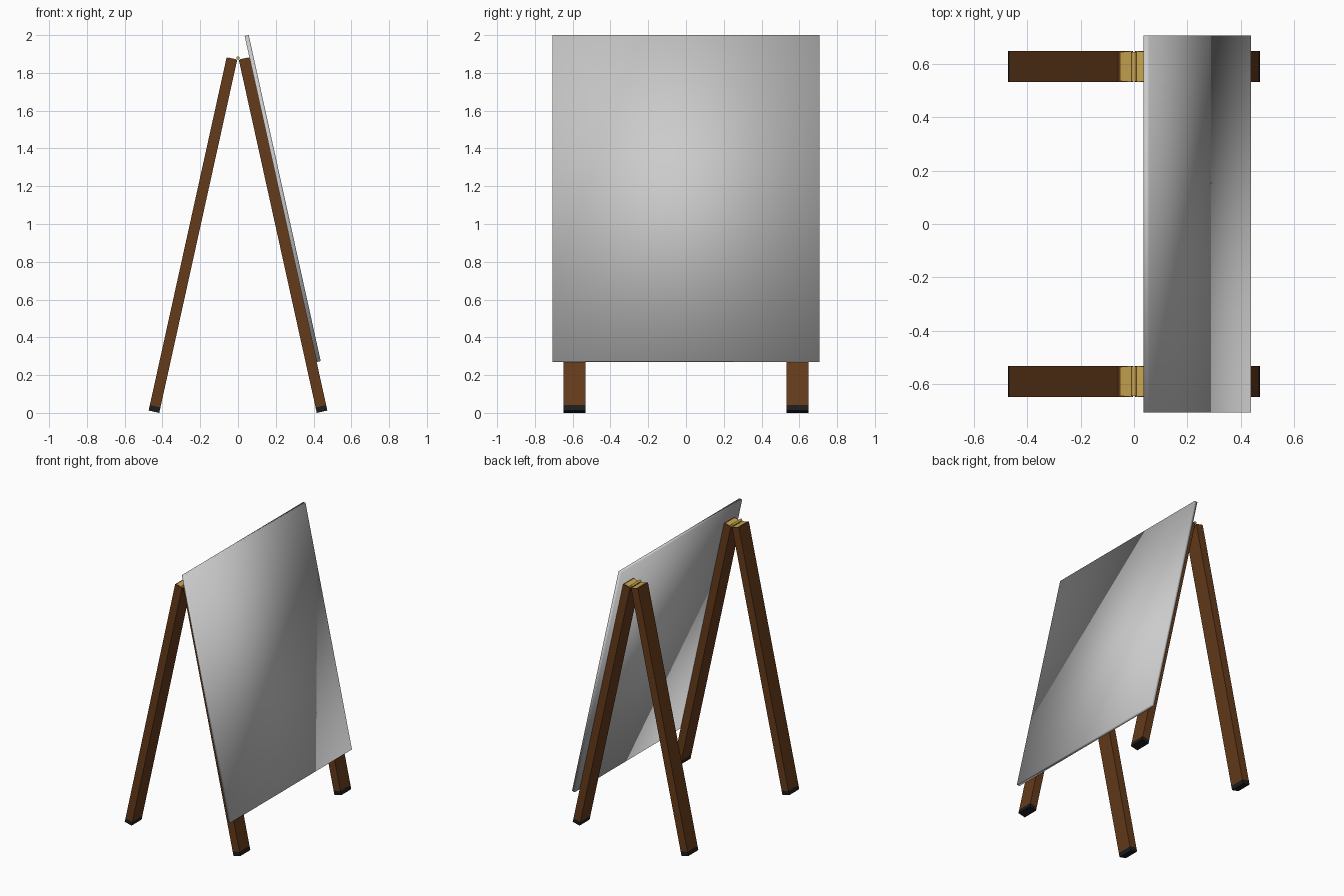
import bpy, bmesh, math
from mathutils import Matrix, Vector

if "Cube" in bpy.data.objects:
    bpy.data.objects.remove(bpy.data.objects["Cube"])

TILT = math.radians(12.45)
FOOT_X = 0.417      # inner bottom edge of each leg
LEG_Y = 0.59        # leg centre line
LEG_W = 0.117       # leg width along y
LEG_T = 0.0575      # leg thickness
LEG_L = 1.914       # leg length


def material(name, rgb):
    m = bpy.data.materials.new(name)
    m.diffuse_color = (*rgb, 1)
    m.use_nodes = True
    m.node_tree.nodes["Principled BSDF"].inputs["Base Color"].default_value = m.diffuse_color
    return m


wood = material("wood", (0.13, 0.043, 0.011))
rubber = material("rubber", (0.012, 0.012, 0.012))
brass = material("brass", (0.58, 0.38, 0.08))


def add(name, bm, mat=None, smooth=False):
    bmesh.ops.recalc_face_normals(bm, faces=bm.faces)
    mesh = bpy.data.meshes.new(name)
    bm.to_mesh(mesh)
    bm.free()
    for p in mesh.polygons:
        p.use_smooth = smooth
    if mat:
        mesh.materials.append(mat)
    ob = bpy.data.objects.new(name, mesh)
    bpy.context.collection.objects.link(ob)
    return ob


def tilted_box(name, side, a, y, c, mat=None, taper=0.0, smooth=False):
    """Box in the leg frame: a = outward, y = across, c = along the leg."""
    bm = bmesh.new()
    bmesh.ops.create_cube(bm, size=1)
    frame = Matrix.Translation((FOOT_X, 0, 0)) @ Matrix.Rotation(-TILT, 4, 'Y')
    for v in bm.verts:
        s = v.co + Vector((0.5, 0.5, 0.5))
        inset = taper * s.x * (1 - 2 * s.y)
        p = Vector((a[0] + (a[1] - a[0]) * s.x,
                    y[0] + (y[1] - y[0]) * s.y + inset,
                    c[0] + (c[1] - c[0]) * s.z))
        v.co = frame @ p
        v.co.x *= side
    return add(name, bm, mat, smooth)


for end, ey in (("near", -1), ("far", 1)):
    y0, y1 = ey * LEG_Y - LEG_W / 2, ey * LEG_Y + LEG_W / 2
    for label, side in (("left", -1), ("right", 1)):
        tag = f"{end}_{label}"
        # Wooden leg with its rubber foot
        tilted_box(f"leg_{tag}", side, (0, LEG_T), (y0, y1), (0.03, LEG_L), wood)
        tilted_box(f"foot_{tag}", side, (0, LEG_T), (y0, y1), (0, 0.03), rubber)
        # Hinge leaf lying on the leg top
        tilted_box(f"hinge_leaf_{tag}", side, (0.003, 0.048), (y0 + 0.002, y1 - 0.002),
                   (LEG_L - 0.002, LEG_L + 0.002), brass, taper=0.004)
    # Hinge barrel between the two leg tops
    bm = bmesh.new()
    bmesh.ops.create_cone(bm, cap_ends=True, segments=16, radius1=0.009, radius2=0.009,
                          depth=LEG_W - 0.006,
                          matrix=Matrix.Translation((0, ey * LEG_Y, 1.879))
                          @ Matrix.Rotation(math.pi / 2, 4, 'X'))
    add(f"hinge_barrel_{end}", bm, brass)

# Board leaning on the right-hand legs
tilted_box("board", 1, (LEG_T, 0.0795), (-0.707, 0.707), (0.263, 2.031), smooth=True)
